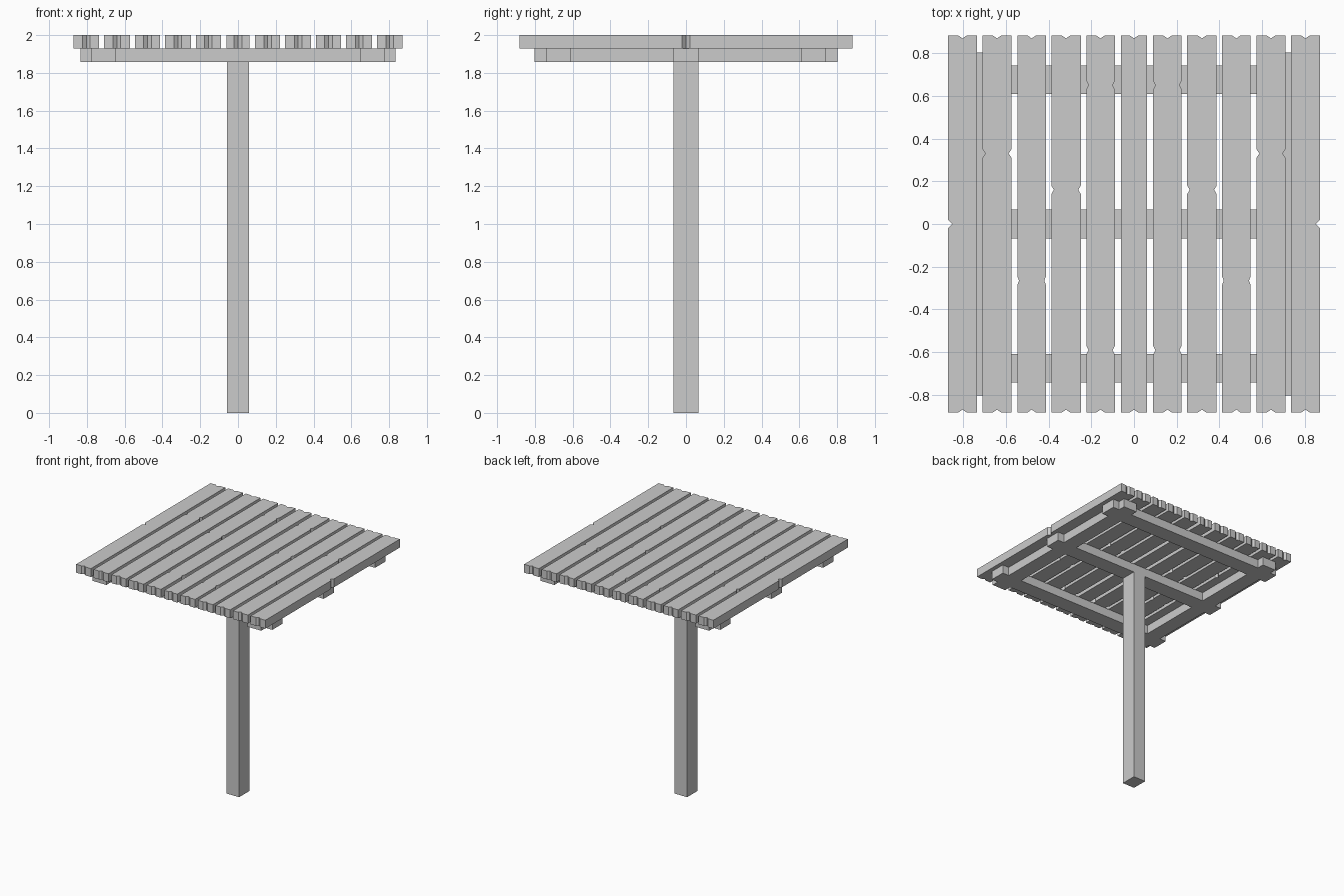
import bpy, bmesh

if "Cube" in bpy.data.objects:
    bpy.data.objects.remove(bpy.data.objects["Cube"])

def finish(name, bm):
    bmesh.ops.recalc_face_normals(bm, faces=bm.faces)
    mesh = bpy.data.meshes.new(name)
    bm.to_mesh(mesh)
    bm.free()
    ob = bpy.data.objects.new(name, mesh)
    bpy.context.collection.objects.link(ob)
    return ob

def raise_faces(bm, height):
    """Extrude all flat faces upward into a closed solid."""
    res = bmesh.ops.extrude_face_region(bm, geom=bm.faces[:], use_keep_orig=True)
    verts = [g for g in res["geom"] if isinstance(g, bmesh.types.BMVert)]
    bmesh.ops.translate(bm, verts=verts, vec=(0, 0, height))

LEN = 0.8825   # half plank length
W, END = 0.02, 0.014   # notch half width and end notch depth

def plank(name, x0, x1, left, right, depth):
    """Plank with V notches in both ends and at the given y values on its sides."""
    xc = (x0 + x1) / 2
    pts = [(x0, -LEN), (xc - W, -LEN), (xc, -LEN + END), (xc + W, -LEN), (x1, -LEN)]
    for y in sorted(right):
        pts += [(x1, y - W), (x1 - depth, y), (x1, y + W)]
    pts += [(x1, LEN), (xc + W, LEN), (xc, LEN - END), (xc - W, LEN), (x0, LEN)]
    for y in sorted(left, reverse=True):
        pts += [(x0, y + W), (x0 + depth, y), (x0, y - W)]
    bm = bmesh.new()
    bm.faces.new([bm.verts.new((x, y, 1.93)) for x, y in pts])
    raise_faces(bm, 0.07)
    finish(name, bm)

# Table top: centre plank plus mirrored pairs, from the middle outward
plank("top_plank_centre", -0.06, 0.06, [], [], 0)
pairs = [
    (0.09, 0.223, [-0.59, 0.65], [-0.59, 0.65], 0.01),
    (0.249, 0.387, [0.16], [0.16], 0.012),
    (0.412, 0.546, [-0.265], [-0.265], 0.008),
    (0.573, 0.709, [0.33], [0.33], 0.014),
    (0.735, 0.87, [], [0.0], 0.02),
]
for i, (a, b, inner, outer, d) in enumerate(pairs, 1):
    plank(f"top_plank_right_{i}", a, b, inner, outer, d)
    plank(f"top_plank_left_{i}", -b, -a, outer, inner, d)

# Support frame: two long beams crossed by three beams, joined in one plane
xs = [-0.835, -0.775, -0.648, 0.648, 0.775, 0.835]
ys = [-0.803, -0.742, -0.608, -0.067, 0.067, 0.608, 0.742, 0.803]
bm = bmesh.new()
for i in range(len(xs) - 1):
    for j in range(len(ys) - 1):
        if i in (1, 3) or j in (1, 3, 5):
            corners = [(xs[i], ys[j]), (xs[i + 1], ys[j]),
                       (xs[i + 1], ys[j + 1]), (xs[i], ys[j + 1])]
            bm.faces.new([bm.verts.new((x, y, 1.857)) for x, y in corners])
bmesh.ops.remove_doubles(bm, verts=bm.verts, dist=1e-4)
raise_faces(bm, 0.073)
finish("support_frame", bm)

# Post
bm = bmesh.new()
px, py = 0.057, 0.067
bm.faces.new([bm.verts.new((x, y, 0)) for x, y in
              ((-px, -py), (px, -py), (px, py), (-px, py))])
raise_faces(bm, 1.857)
finish("post", bm)
